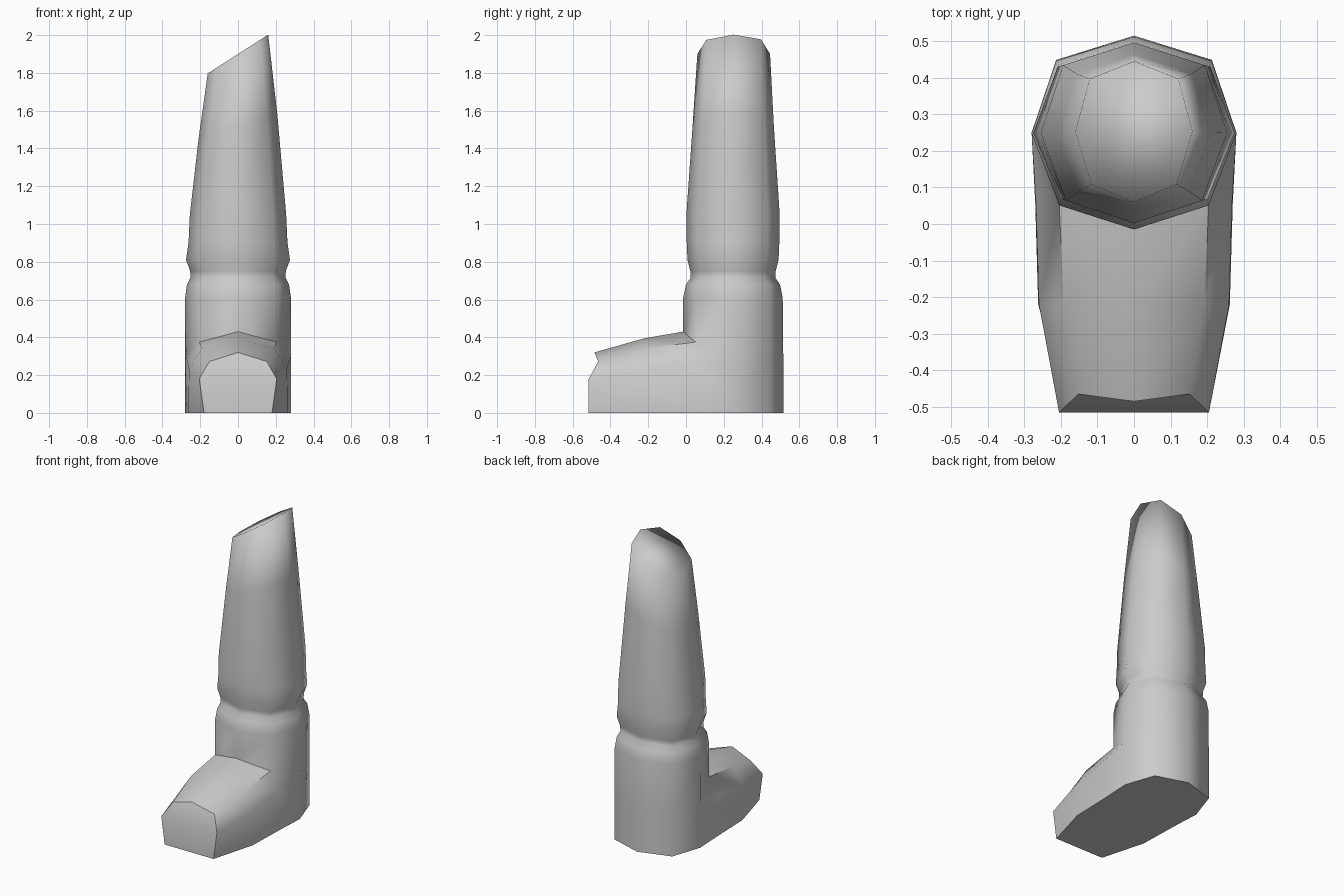
import bpy, bmesh

cube = bpy.data.objects.get("Cube")
if cube:
    bpy.data.objects.remove(cube, do_unlink=True)

bm = bmesh.new()

# Eight-sided unit outline, starting at the front and turning toward +x
OUTLINE = [(0, -1), (.73, -.75), (1, 0), (.76, .75),
           (0, 1), (-.76, .75), (-1, 0), (-.73, -.75)]


def ring(half_width, front, back, z, tilt=0.0):
    mid, depth = (front + back) / 2, (back - front) / 2
    return [(u * half_width, mid + v * depth, z + tilt * u * half_width) for u, v in OUTLINE]


def loft(sections, closed):
    rows = [[bm.verts.new(p) for p in s] for s in sections]
    for a, b in zip(rows, rows[1:]):
        n = len(a)
        for i in range(n if closed else n - 1):
            j = (i + 1) % n
            bm.faces.new((a[i], a[j], b[j], b[i]))
    return rows


def arch(bottom, side, corner, ridge):
    # Mirrored foot cross-section from one side's points
    half = [bottom, side, corner]
    return half + [ridge] + [(-x, y, z) for x, y, z in reversed(half)]


# Leg: stepped collar above the foot, ankle groove, tapering shaft, slanted tip
collar = ring(.28, -.015, .515, 0)
heights = [.43, .375, .3, .3, .3, .3, .3, .375]
collar = [(x, y, h) for (x, y, z), h in zip(collar, heights)]
leg = loft([collar,
            ring(.28, -.015, .512, .61),
            ring(.27, 0, .498, .68),
            ring(.252, .025, .473, .715),
            ring(.253, .023, .475, .75),
            ring(.275, .008, .49, .81),
            ring(.262, .004, .494, .9),
            ring(.255, .002, .496, 1.05),
            ring(.208, .035, .465, 1.52, .3),
            ring(.16, .06, .445, 1.9, .64)], True)
bm.faces.new(leg[-1])

# Heel wall below the collar
heel = collar[2:7]
loft([[(x, y, 0) for x, y, z in heel], heel], False)

# Foot, lofted forward from the collar
x, y, z = collar[2]
foot = loft([arch((x, y, 0), collar[2], collar[1], collar[0]),
             arch((.27, .055, 0), (.268, .055, .27), collar[1], collar[0]),
             arch((.262, -.22, 0), (.26, -.22, .23), (.192, -.22, .34), (0, -.22, .395)),
             arch((.18, -.515, 0), (.205, -.515, .18), (.152, -.465, .272), (0, -.485, .32))], False)
toe = foot[-1]
bm.faces.new((toe[0], toe[1], toe[5], toe[6]))
bm.faces.new(toe[1:6])

# Weld the parts and close the sole
bmesh.ops.remove_doubles(bm, verts=bm.verts, dist=.001)
bmesh.ops.holes_fill(bm, edges=[e for e in bm.edges if e.is_boundary], sides=0)
bmesh.ops.recalc_face_normals(bm, faces=bm.faces)

# Smooth shading, with crisp edges around the sole and on the foot
for f in bm.faces:
    f.smooth = True
for e in bm.edges:
    a, b = (v.co for v in e.verts)
    mid = (a + b) / 2
    on_sole = max(a.z, b.z) < .001
    on_foot = mid.z < .44 and mid.y < .06 and e.calc_face_angle(0) > .65
    if on_sole or on_foot:
        e.smooth = False

mesh = bpy.data.meshes.new("leg_and_foot")
bm.to_mesh(mesh)
bm.free()

grey = bpy.data.materials.new("plain_grey")
grey.use_nodes = True
colour = (.6, .6, .6, 1)
grey.diffuse_color = colour
grey.node_tree.nodes["Principled BSDF"].inputs["Base Color"].default_value = colour
mesh.materials.append(grey)

bpy.context.collection.objects.link(bpy.data.objects.new("leg_and_foot", mesh))
